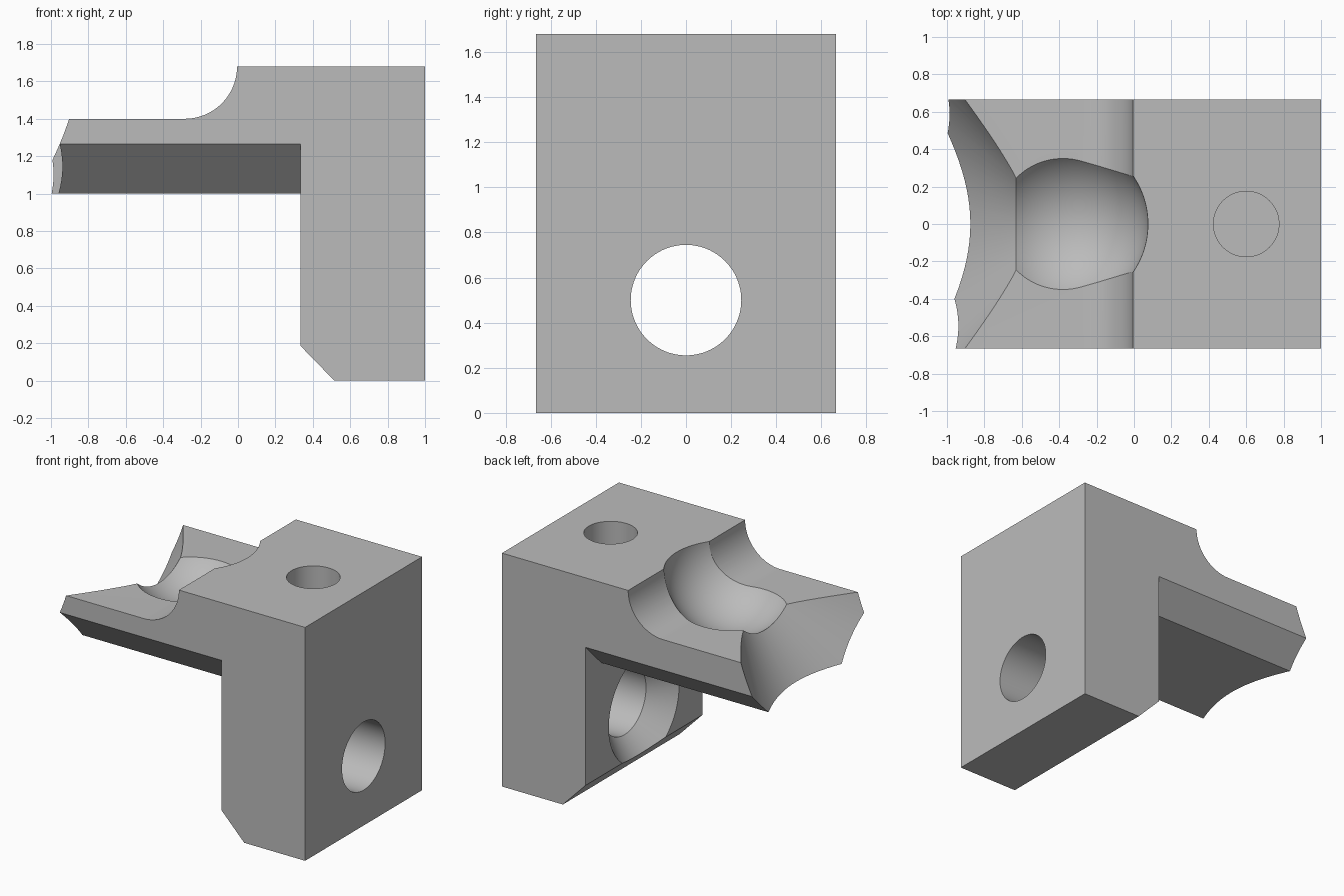
import bpy
import bmesh
from math import sin, cos, pi, radians
from mathutils import Matrix, Vector

if "Cube" in bpy.data.objects:
    bpy.data.objects.remove(bpy.data.objects["Cube"])

HALF = 0.665      # half width in y
AXIS_Z = 1.69     # height of the ball socket axis


def make_object(name, bm):
    bmesh.ops.recalc_face_normals(bm, faces=bm.faces)
    mesh = bpy.data.meshes.new(name)
    bm.to_mesh(mesh)
    bm.free()
    obj = bpy.data.objects.new(name, mesh)
    bpy.context.collection.objects.link(obj)
    return obj


def prism(name, points, sweep):
    """Extrude a closed outline of 3D points along a vector."""
    bm = bmesh.new()
    face = bm.faces.new([bm.verts.new(p) for p in points])
    new = bmesh.ops.extrude_face_region(bm, geom=[face])["geom"]
    verts = [g for g in new if isinstance(g, bmesh.types.BMVert)]
    bmesh.ops.translate(bm, verts=verts, vec=sweep)
    return make_object(name, bm)


def lathe(name, profile, matrix, steps=96):
    """Revolve (distance, radius) pairs, closed at both ends, about local z."""
    bm = bmesh.new()
    pts = [(profile[0][0], 0)] + profile + [(profile[-1][0], 0)]
    verts = [bm.verts.new((r, 0, d)) for d, r in pts]
    edges = [bm.edges.new(pair) for pair in zip(verts, verts[1:])]
    bmesh.ops.spin(bm, geom=verts + edges, cent=(0, 0, 0), axis=(0, 0, 1),
                   angle=2 * pi, steps=steps)
    bmesh.ops.remove_doubles(bm, verts=bm.verts, dist=1e-5)
    bmesh.ops.dissolve_degenerate(bm, edges=bm.edges, dist=1e-6)
    bm.transform(matrix)
    return make_object(name, bm)


def along_x(z):
    return Matrix.Translation((0, 0, z)) @ Matrix.Rotation(pi / 2, 4, "Y")


# Bracket body: L profile with a concave fillet above the arm
fillet = [(-0.285 + 0.28 * sin(a), 1.68 - 0.28 * cos(a))
          for a in (i * pi / 48 for i in range(25))]
outline = [(-1.1, 1.0), (0.335, 1.0), (0.335, 0.185), (0.515, 0), (1, 0),
           (1, 1.68)] + fillet[::-1] + [(-1.1, 1.4)]
body = prism("bracket", [(x, -HALF, z) for x, z in outline],
             Vector((0, 2 * HALF, 0)))

cutters = []

# Chamfers under the arm, wider at the front than at the back
for name, side, size in (("front_chamfer", -1, 0.265), ("back_chamfer", 1, 0.18)):
    y, e = side * HALF, 0.05
    corner = [(y + side * e, 1 + size + e), (y + side * e, 1 - e),
              (y - side * (size + e), 1 - e)]
    cutters.append(prism(name, [(-1.3, a, b) for a, b in corner],
                         Vector((1.635, 0, 0))))

# Ball socket with a flared cone opening at the arm tip
R, CX, RIM_X, RIM_R = 0.455, -0.38, -0.63, 0.38
FLARE = 0.79
start = pi - 0.989
arc = [(CX + R * cos(start * (1 - i / 40)), R * sin(start * (1 - i / 40)))
       for i in range(1, 40)]
socket = [(-1.4, RIM_R + (1.4 + RIM_X) / FLARE), (RIM_X, RIM_R)] + arc + [(CX + R, 0.0)]
cutters.append(lathe("socket_cutter", socket, along_x(AXIS_Z)))

# Cross hole through the leg, countersunk on the inner face
cutters.append(lathe("cross_hole_cutter",
                     [(0.3, 0.435), (0.49, 0.245), (1.1, 0.245)], along_x(0.5)))

# Blind hole in the top
cutters.append(lathe("top_hole_cutter", [(0.95, 0.175), (1.8, 0.175)],
                     Matrix.Translation((0.6, 0, 0))))

bpy.ops.object.select_all(action="DESELECT")
bpy.context.view_layer.objects.active = body
body.select_set(True)
for cutter in cutters:
    mod = body.modifiers.new(cutter.name, "BOOLEAN")
    mod.operation, mod.solver, mod.object = "DIFFERENCE", "EXACT", cutter
    bpy.ops.object.modifier_apply(modifier=mod.name)
    bpy.data.objects.remove(cutter)

# Plain grey finish
grey = bpy.data.materials.new("light_grey")
grey.use_nodes = True
colour = (0.5, 0.5, 0.5, 1)
grey.diffuse_color = colour
grey.node_tree.nodes["Principled BSDF"].inputs["Base Color"].default_value = colour
body.data.materials.clear()
body.data.materials.append(grey)
bpy.ops.object.shade_smooth_by_angle(angle=radians(25))
